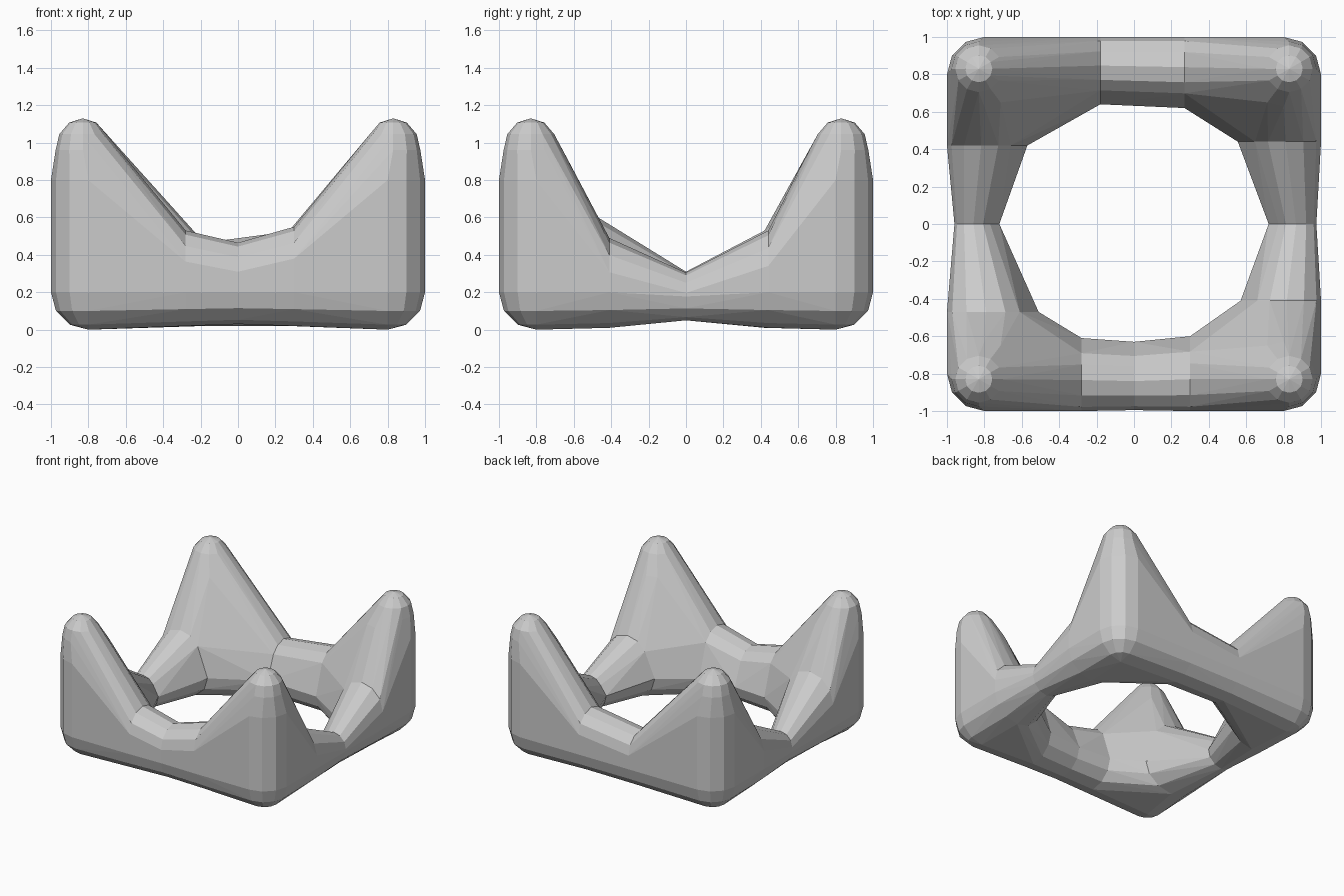
import bpy
import bmesh
from math import sin, cos, radians
from mathutils import Vector

if "Cube" in bpy.data.objects:
    bpy.data.objects.remove(bpy.data.objects["Cube"], do_unlink=True)

grey = bpy.data.materials.new("plain grey")
grey.use_nodes = True
grey.diffuse_color = (0.6, 0.6, 0.6, 1)
grey.node_tree.nodes["Principled BSDF"].inputs["Base Color"].default_value = (0.6, 0.6, 0.6, 1)


def section(along, pos, outer, inner, low, high):
    """Upright rounded section of a beam along x or y, leaning to its outer wall at the top."""
    r = abs(outer - inner) / 2
    way = 1 if outer > inner else -1
    top = 0.85 * r
    rz_top = min(top, (high - low) / 2)
    rz_low = min(r, 0.2 - low, (high - low) / 2)
    arcs = ((0, outer - way * top, top, high - rz_top, rz_top),
            (180, outer - way * r, r, low + rz_low, rz_low))
    points = []
    for start, mid, wide, centre, tall in arcs:
        for step in range(7):
            t = radians(start + step * 30)
            side, z = mid + wide * cos(t), centre + tall * sin(t)
            points.append(Vector((pos, side, z) if along == "x" else (side, pos, z)))
    return points


def ball(x, y, z, r, rz):
    """Points of a twelve-sided ellipsoid."""
    points = [Vector((x, y, z + rz)), Vector((x, y, z - rz))]
    for lat in range(-60, 61, 30):
        c, s = cos(radians(lat)), sin(radians(lat))
        for lon in range(0, 360, 30):
            t = radians(lon)
            points.append(Vector((x + r * c * cos(t), y + r * c * sin(t), z + rz * s)))
    return points


def hull(name, points, ends):
    """Skin around the points, left open where it joins its neighbours."""
    bm = bmesh.new()
    for p in points:
        bm.verts.new(p)
    bmesh.ops.remove_doubles(bm, verts=bm.verts, dist=0.0005)
    bmesh.ops.convex_hull(bm, input=bm.verts)
    caps = [f for f in bm.faces
            if any(all(abs(v.co[axis] - pos) < 0.001 for v in f.verts) for axis, pos in ends)]
    bmesh.ops.delete(bm, geom=caps, context="FACES")
    loose = [v for v in bm.verts if not v.link_faces]
    bmesh.ops.delete(bm, geom=loose, context="VERTS")
    bmesh.ops.dissolve_limit(bm, angle_limit=radians(1), verts=bm.verts, edges=bm.edges)
    bmesh.ops.recalc_face_normals(bm, faces=bm.faces)
    # Keep the open shell facing outwards
    centre = sum(points, Vector()) / len(points)
    if sum((f.calc_center_median() - centre).dot(f.normal) for f in bm.faces) < 0:
        bmesh.ops.reverse_faces(bm, faces=bm.faces)
    mesh = bpy.data.meshes.new(name)
    bm.to_mesh(mesh)
    bm.free()
    mesh.materials.append(grey)
    bpy.context.collection.objects.link(bpy.data.objects.new(name, mesh))


# Beam sections: position, outer side, inner side, bottom, top
beams = {
    "front": ("x", [(-0.28, -1, -0.61, 0.02, 0.53), (0, -0.995, -0.63, 0.03, 0.465),
                    (0.30, -1, -0.60, 0.02, 0.55)]),
    "left": ("y", [(-0.41, 1, 0.57, 0.01, 0.49), (0, 0.975, 0.72, 0.05, 0.305),
                   (0.44, 1, 0.555, 0.01, 0.53)]),
    "back": ("x", [(-0.18, 1, 0.64, 0.02, 0.465), (0.27, 1, 0.62, 0.02, 0.525)]),
    "right": ("y", [(-0.47, -1, -0.51, 0.01, 0.60), (0, -0.96, -0.72, 0.05, 0.31),
                    (0.42, -1, -0.57, 0.01, 0.53)]),
}

# Bridges between the corners
for side, (along, rows) in beams.items():
    axis = "xy".index(along)
    for i, (a, b) in enumerate(zip(rows, rows[1:])):
        hull(f"{side}_bridge_{i + 1}", section(along, *a) + section(along, *b),
             [(axis, a[0]), (axis, b[0])])

# Peaked corners, each reaching out to two bridges
for end, sy in (("front", -1), ("back", 1)):
    for side, sx in (("right", -1), ("left", 1)):
        row_x = beams[end][1][0 if sx < 0 else -1]
        row_y = beams[side][1][0 if sy < 0 else -1]
        points = (section("x", *row_x) + section("y", *row_y)
                  + ball(sx * 0.8, sy * 0.8, 0.2, 0.2, 0.2)
                  + ball(sx * 0.8, sy * 0.8, 0.8, 0.2, 0.2)
                  + ball(sx * 0.83, sy * 0.83, 0.96, 0.145, 0.17))
        hull(f"{end}_{side}_corner", points, [(0, row_x[0]), (1, row_y[0])])
